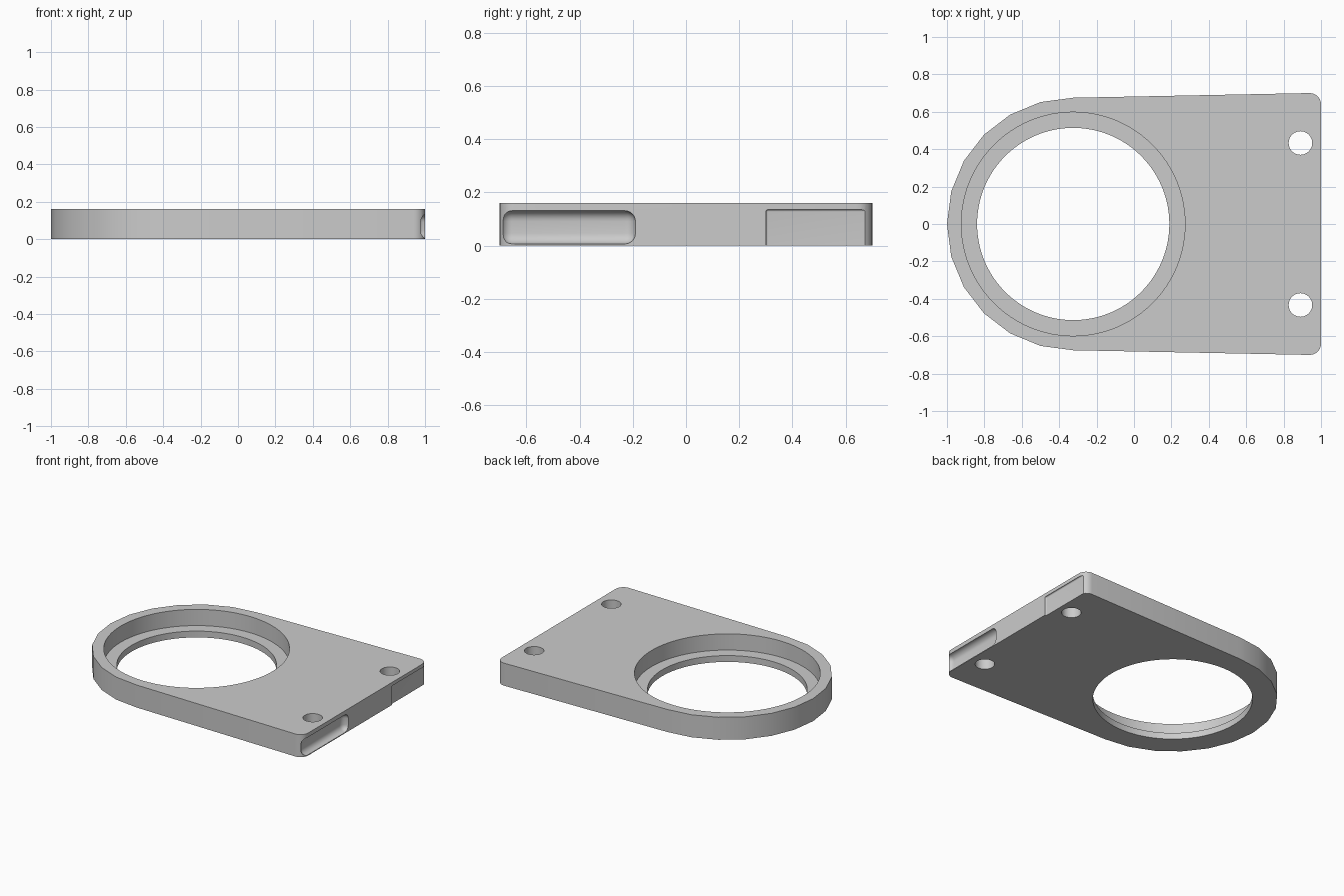
import bpy, bmesh
from math import sin, cos, radians
from mathutils import Matrix, Vector

if "Cube" in bpy.data.objects:
    bpy.data.objects.remove(bpy.data.objects["Cube"])

HEIGHT = 0.16
RING_X = -0.325

grey = bpy.data.materials.new("plain grey")
grey.use_nodes = True
grey.diffuse_color = (0.6, 0.6, 0.6, 1)
grey.node_tree.nodes["Principled BSDF"].inputs["Base Color"].default_value = (0.6, 0.6, 0.6, 1)


def make_object(name, bm):
    bmesh.ops.recalc_face_normals(bm, faces=bm.faces)
    mesh = bpy.data.meshes.new(name)
    bm.to_mesh(mesh)
    bm.free()
    mesh.materials.append(grey)
    obj = bpy.data.objects.new(name, mesh)
    bpy.context.collection.objects.link(obj)
    return obj


def arc(cx, cy, radius, start, end, steps):
    angles = [radians(start + (end - start) * i / steps) for i in range(steps + 1)]
    return [(cx + radius * cos(a), cy + radius * sin(a)) for a in angles]


def cylinder(name, x, y, radius, bottom, segments):
    bm = bmesh.new()
    top = HEIGHT + 0.1
    bmesh.ops.create_cone(bm, cap_ends=True, segments=segments, radius1=radius,
                          radius2=radius, depth=top - bottom,
                          matrix=Matrix.Translation((x, y, (top + bottom) / 2)))
    return make_object(name, bm)


def rounded_box(name, low, high, radius):
    low, high = Vector(low), Vector(high)
    bm = bmesh.new()
    bmesh.ops.create_cube(bm, size=1, matrix=Matrix.Translation((low + high) / 2)
                          @ Matrix.Diagonal((*(high - low), 1)))
    bmesh.ops.bevel(bm, geom=bm.edges[:], offset=radius, segments=6,
                    profile=0.5, affect='EDGES')
    return make_object(name, bm)


# Plate outline: square end with rounded corners, faceted round end
outline = arc(0.94, -0.64, 0.06, -90, 0, 6)
outline += arc(0.94, 0.64, 0.06, 0, 90, 6)
outline += arc(RING_X, 0, 0.675, 90, 270, 12)
bm = bmesh.new()
face = bm.faces.new([bm.verts.new((x, y, 0)) for x, y in outline])
extruded = bmesh.ops.extrude_face_region(bm, geom=[face], use_keep_orig=True)
bmesh.ops.translate(bm, vec=(0, 0, HEIGHT),
                    verts=[v for v in extruded["geom"] if isinstance(v, bmesh.types.BMVert)])
plate = make_object("mounting_plate", bm)

# Stepped bore, screw holes, end slot and shallow end recess
cutters = [
    cylinder("bore_cutter", RING_X, 0, 0.514, -0.1, 96),
    cylinder("counterbore_cutter", RING_X, 0, 0.598, 0.045, 96),
    cylinder("left_hole_cutter", 0.89, 0.433, 0.063, -0.1, 40),
    cylinder("right_hole_cutter", 0.89, -0.433, 0.063, -0.1, 40),
    rounded_box("slot_cutter", (0.96, -0.695, 0.006), (1.2, -0.19, 0.131), 0.04),
    rounded_box("recess_cutter", (0.99, 0.3, -0.1), (1.2, 0.72, 0.135), 0.008),
]
bpy.context.view_layer.objects.active = plate
plate.select_set(True)
for cutter in cutters:
    cutter.hide_render = True
    cut = plate.modifiers.new(cutter.name, 'BOOLEAN')
    cut.operation = 'DIFFERENCE'
    cut.solver = 'EXACT'
    cut.object = cutter
    bpy.ops.object.modifier_apply(modifier=cut.name)
for cutter in cutters:
    bpy.data.objects.remove(cutter)

bpy.ops.object.shade_smooth_by_angle(angle=radians(30))
